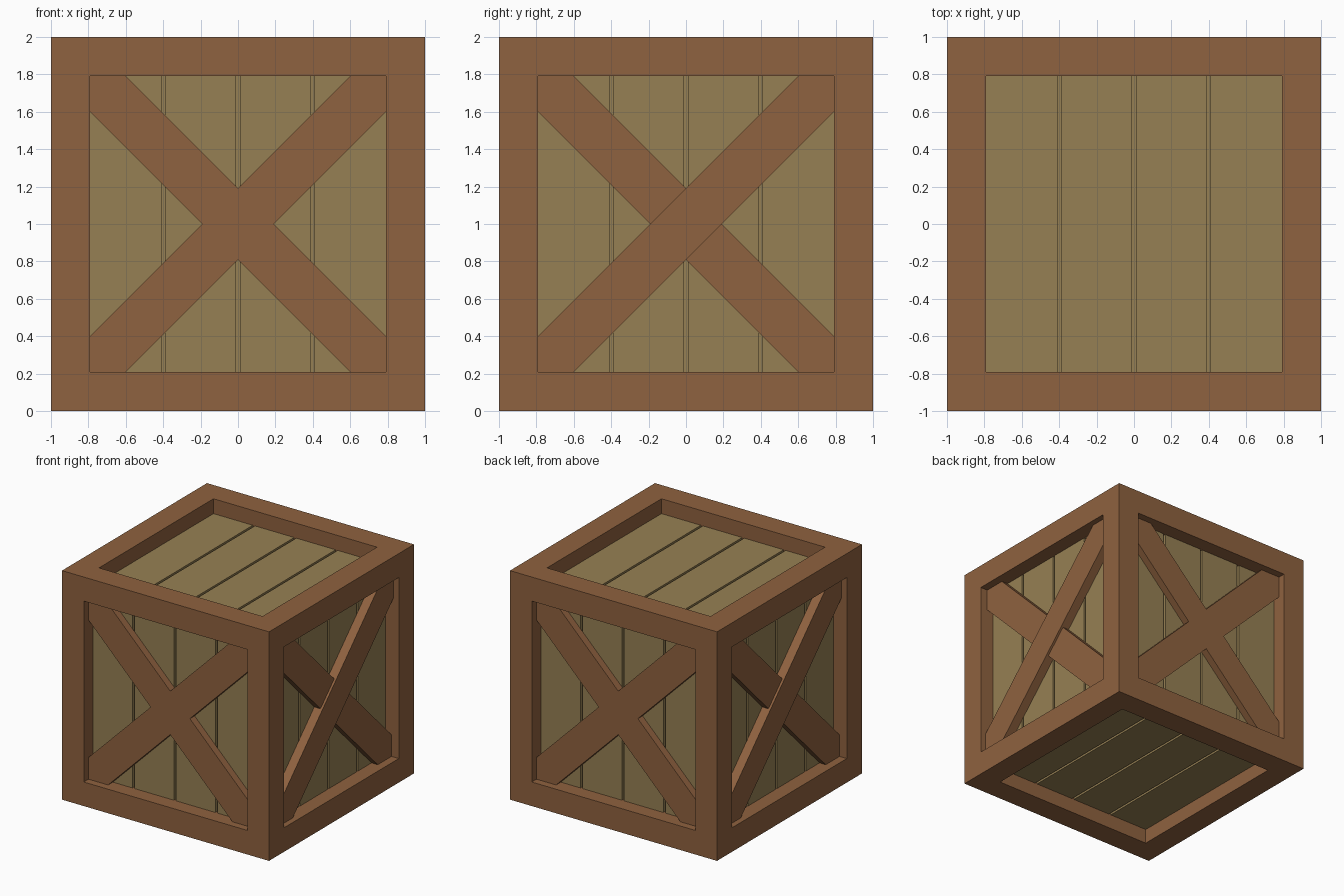
import bpy, bmesh
from math import pi
from mathutils import Matrix, Vector

if "Cube" in bpy.data.objects:
    bpy.data.objects.remove(bpy.data.objects["Cube"])

H = 0.79        # half size of each framed opening
PLANK = 0.87    # distance of plank faces from the crate centre
FLOOR = 0.84    # distance of the groove floor from the crate centre
CUT = 0.19      # how far a brace runs along the opening edge from its corner


def material(name, rgb):
    m = bpy.data.materials.new(name)
    m.diffuse_color = (*rgb, 1)
    m.use_nodes = True
    m.node_tree.nodes["Principled BSDF"].inputs["Base Color"].default_value = m.diffuse_color
    return m


frame_mat = material("frame_wood", (0.275, 0.122, 0.050))
plank_mat = material("plank_wood", (0.305, 0.216, 0.087))


def add_object(name, bm, *mats):
    bmesh.ops.recalc_face_normals(bm, faces=bm.faces[:])
    mesh = bpy.data.meshes.new(name)
    bm.to_mesh(mesh)
    bm.free()
    for m in mats:
        mesh.materials.append(m)
    ob = bpy.data.objects.new(name, mesh)
    bpy.context.collection.objects.link(ob)
    return ob


def prism(bm, pts, d0, d1, place):
    """Extrude an outline in a panel plane from depth d0 out to d1."""
    verts = [bm.verts.new(place @ Vector((u, v, d0))) for u, v in pts]
    face = bm.faces.new(verts)
    ext = bmesh.ops.extrude_face_region(bm, geom=[face], use_keep_orig=True)
    moved = [g for g in ext["geom"] if isinstance(g, bmesh.types.BMVert)]
    step = place.to_3x3() @ Vector((0, 0, d1 - d0))
    bmesh.ops.translate(bm, verts=moved, vec=step)


# Frame: cube with each face inset and sunk to form the panel recess
bm = bmesh.new()
bmesh.ops.create_cube(bm, size=2, matrix=Matrix.Translation((0, 0, 1)))
faces = bm.faces[:]
bmesh.ops.inset_individual(bm, faces=faces, thickness=1 - H, use_even_offset=True)
sunk = bmesh.ops.extrude_discrete_faces(bm, faces=faces)["faces"]
for f in sunk:
    f.normal_update()
    f.material_index = 1
    bmesh.ops.translate(bm, verts=f.verts[:], vec=f.normal * (FLOOR - 1))
add_object("frame", bm, frame_mat, plank_mat)

# Panel placements: local x across, local y up, local z outward
centre = Matrix.Translation((0, 0, 1))
upright = Matrix.Rotation(pi / 2, 4, 'X')
sides = {n: centre @ Matrix.Rotation(i * pi / 2, 4, 'Z') @ upright
         for i, n in enumerate(("front", "right", "back", "left"))}
panels = dict(sides, top=centre, bottom=centre @ Matrix.Rotation(pi, 4, 'Y'))

# Four planks in every panel
for name, place in panels.items():
    bm = bmesh.new()
    for x in (-0.6, -0.2, 0.2, 0.6):
        w = 0.19
        prism(bm, [(x - w, -H), (x + w, -H), (x + w, H), (x - w, H)],
              FLOOR, PLANK, place)
    add_object(name + "_planks", bm, plank_mat)

# Cross braces: flush on front and back, overlapped on left and right
rising = [(-H, -H), (-H + CUT, -H), (H, H - CUT), (H, H), (H - CUT, H), (-H, -H + CUT)]
falling = [(-u, v) for u, v in rising]
quarter = [(CUT, 0), (H, H - CUT), (H, H), (H - CUT, H)]
cross = []
for c, s in ((1, 0), (0, 1), (-1, 0), (0, -1)):
    cross += [(c * u - s * v, s * u + c * v) for u, v in quarter]

for name, place in sides.items():
    if name in ("front", "back"):
        bm = bmesh.new()
        prism(bm, cross, PLANK, 0.935, place)
        add_object(name + "_cross_brace", bm, frame_mat)
    else:
        for part, pts, d in (("under", falling, 0.93), ("over", rising, 0.95)):
            bm = bmesh.new()
            prism(bm, pts, PLANK, d, place)
            add_object(f"{name}_{part}_brace", bm, frame_mat)
